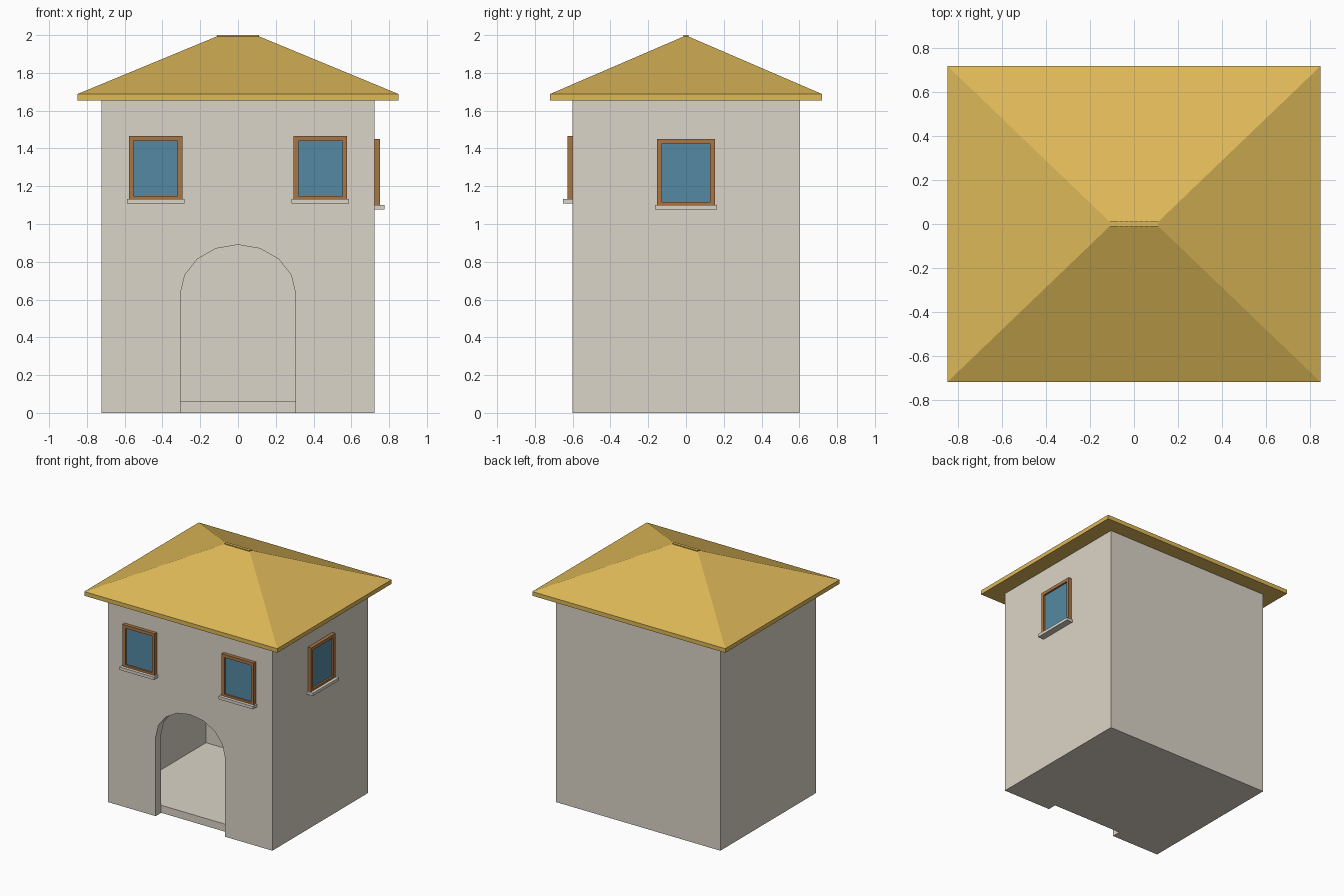
import bpy, bmesh, math
from mathutils import Matrix

if "Cube" in bpy.data.objects:
    bpy.data.objects.remove(bpy.data.objects["Cube"])


def material(name, rgb):
    m = bpy.data.materials.new(name)
    m.diffuse_color = (*rgb, 1)
    m.use_nodes = True
    m.node_tree.nodes["Principled BSDF"].inputs["Base Color"].default_value = m.diffuse_color
    return m


STONE = material("warm grey plaster", (0.71, 0.66, 0.57))
ROOF = material("straw yellow", (0.73, 0.48, 0.098))
WOOD = material("brown wood", (0.40, 0.18, 0.06))
GLASS = material("blue glass", (0.09, 0.25, 0.36))


def make(name, bm, mat):
    bmesh.ops.recalc_face_normals(bm, faces=bm.faces[:])
    me = bpy.data.meshes.new(name)
    bm.to_mesh(me)
    bm.free()
    me.materials.append(mat)
    ob = bpy.data.objects.new(name, me)
    bpy.context.collection.objects.link(ob)
    return ob


def add_box(bm, x0, x1, y0, y1, z0, z1):
    m = (Matrix.Translation(((x0 + x1) / 2, (y0 + y1) / 2, (z0 + z1) / 2))
         @ Matrix.Diagonal((x1 - x0, y1 - y0, z1 - z0, 1)))
    bmesh.ops.create_cube(bm, size=1, matrix=m)


def box(name, mat, *dims):
    bm = bmesh.new()
    add_box(bm, *dims)
    return make(name, bm, mat)


def prism(bm, profile, y0, y1):
    # x/z profile extruded along y
    f = bm.faces.new([bm.verts.new((x, y0, z)) for x, z in profile])
    g = bmesh.ops.extrude_face_region(bm, geom=[f])
    for v in g["geom"]:
        if isinstance(v, bmesh.types.BMVert):
            v.co.y = y1


HX, HY, WALL, TOP, FLOOR = 0.723, 0.6, 0.07, 1.655, 0.06

# hollow walls with a raised floor and an arched doorway
walls = box("house_walls", STONE, -HX, HX, -HY, HY, 0, TOP)
room = box("room_cutter", STONE, -HX + WALL, HX - WALL, -HY + WALL, HY - WALL, FLOOR, TOP - 0.01)
arch = [(0.305 * math.cos(i * math.pi / 8), 0.63 + 0.26 * math.sin(i * math.pi / 8)) for i in range(9)]
bm = bmesh.new()
prism(bm, [(0.305, -0.1)] + arch + [(-0.305, -0.1)], -HY - 0.1, -HY + WALL)
door = make("door_cutter", bm, STONE)
bpy.context.view_layer.objects.active = walls
for cutter in (room, door):
    mod = walls.modifiers.new("cut", "BOOLEAN")
    mod.operation, mod.solver, mod.object = "DIFFERENCE", "EXACT", cutter
    bpy.ops.object.modifier_apply(modifier=mod.name)
    bpy.data.objects.remove(cutter)

# hipped roof: eave slab rising to a short ridge
RX, RY, EAVE, RIDGE = 0.85, 0.72, 1.688, 0.1
bm = bmesh.new()
low, mid = [[bm.verts.new((sx * RX, sy * RY, z)) for sx, sy in ((-1, -1), (1, -1), (1, 1), (-1, 1))]
            for z in (TOP, EAVE)]
a, b = bm.verts.new((-RIDGE, 0, 1.998)), bm.verts.new((RIDGE, 0, 1.998))
bm.faces.new(low)
for i in range(4):
    j = (i + 1) % 4
    bm.faces.new((low[i], low[j], mid[j], mid[i]))
bm.faces.new((mid[0], mid[1], b, a))
bm.faces.new((mid[1], mid[2], b))
bm.faces.new((mid[2], mid[3], a, b))
bm.faces.new((mid[3], mid[0], a))
make("hipped_roof", bm, ROOF)
box("ridge_cap", ROOF, -0.11, 0.11, -0.012, 0.012, 1.985, 2.0)

# hairline seams fanning down the front and back slopes
bm = bmesh.new()
for side in (-1, 1):
    for k in range(-3, 4):
        xb, xt, w, h = 0.17 * k, 0.02 * k, 0.002, 0.001
        bm.faces.new([bm.verts.new(p) for p in (
            (xb - w, side * RY, EAVE + h), (xb + w, side * RY, EAVE + h),
            (xt + w, 0, 1.998 + h), (xt - w, 0, 1.998 + h))])
make("roof_seams", bm, ROOF)


# windows: modelled facing -y at the origin, then turned and moved onto the wall
def window(name, w, h, place):
    t, d = 0.025, 0.028
    frame, glass, sill = bmesh.new(), bmesh.new(), bmesh.new()
    for s in (-1, 1):
        xs = sorted((s * w, s * (w - t)))
        add_box(frame, *xs, -d, 0.01, -h, h)
        zs = sorted((s * h, s * (h - t)))
        add_box(frame, -w + t, w - t, -d, 0.01, *zs)
    add_box(glass, -w + t, w - t, -0.014, 0.005, -h + t, h - t)
    add_box(sill, -w - 0.01, w + 0.01, -0.052, 0.01, -h - 0.014, -h + 0.009)
    for part, bm, mat in (("frame", frame, WOOD), ("glass", glass, GLASS), ("sill", sill, STONE)):
        bm.transform(place)
        make(name + "_" + part, bm, mat)


for label, x in (("left", -0.436), ("right", 0.436)):
    window("front_" + label + "_window", 0.142, 0.171, Matrix.Translation((x, -HY, 1.294)))
window("side_window", 0.153, 0.179,
       Matrix.Translation((HX, 0, 1.271)) @ Matrix.Rotation(math.pi / 2, 4, "Z"))
